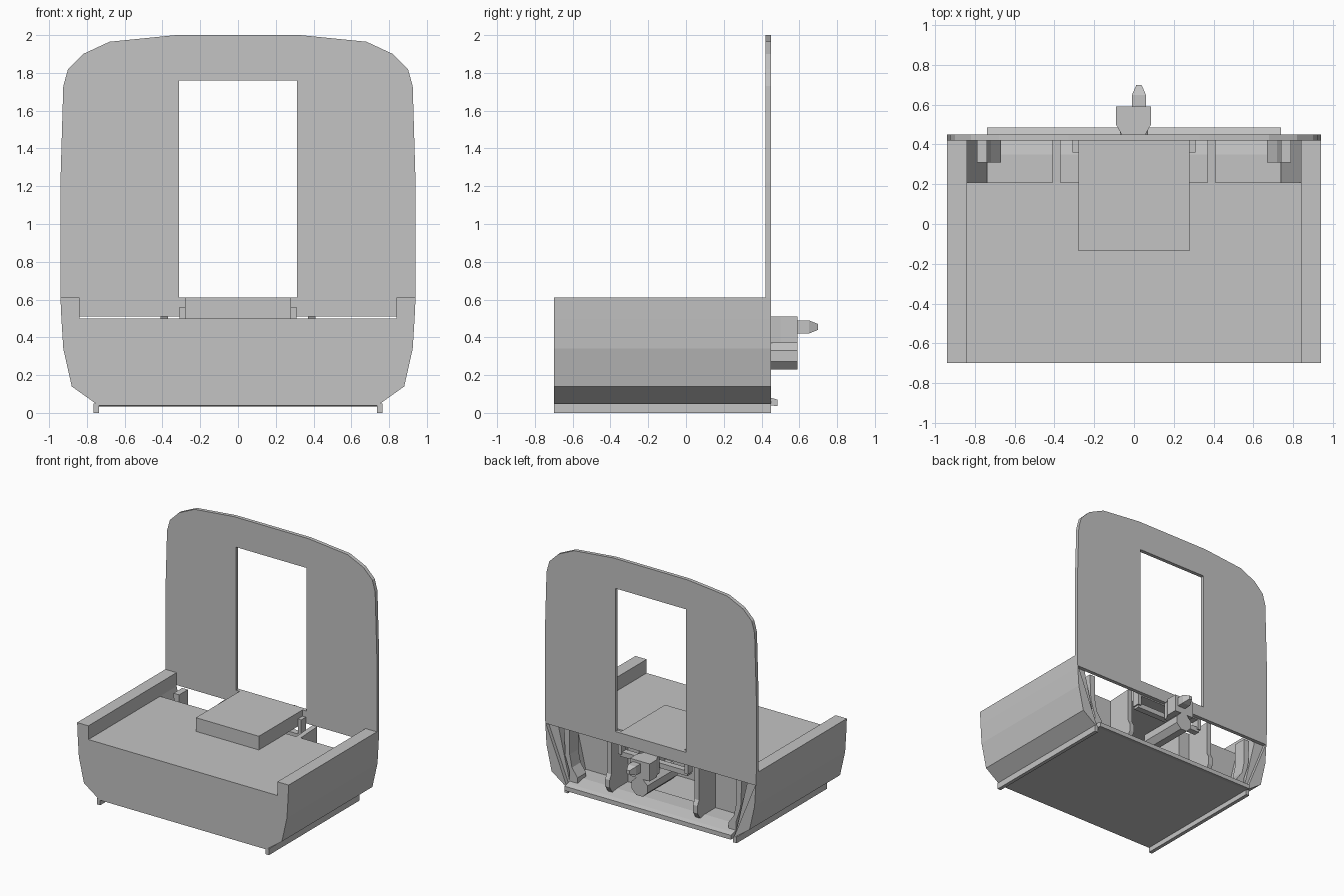
import bpy, bmesh, math

if "Cube" in bpy.data.objects:
    bpy.data.objects.remove(bpy.data.objects["Cube"])

grey = bpy.data.materials.new("light_grey")
grey.diffuse_color = (0.55, 0.55, 0.55, 1)
grey.use_nodes = True
grey.node_tree.nodes["Principled BSDF"].inputs["Base Color"].default_value = grey.diffuse_color


def finish(name, bm):
    bmesh.ops.recalc_face_normals(bm, faces=bm.faces)
    me = bpy.data.meshes.new(name)
    bm.to_mesh(me)
    bm.free()
    me.materials.append(grey)
    ob = bpy.data.objects.new(name, me)
    bpy.context.collection.objects.link(ob)
    return ob


def prism(name, pts, a, b, axis='y', mirror=False):
    """Extrude a profile from a to b: (x,z) along y, or (y,z) along x.
    Mirroring copies it across x = 0 and welds the seam."""
    bm = bmesh.new()
    put = (lambda p, t: (p[0], t, p[1])) if axis == 'y' else (lambda p, t: (t, p[0], p[1]))
    lo = [bm.verts.new(put(p, a)) for p in pts]
    hi = [bm.verts.new(put(p, b)) for p in pts]
    bm.faces.new(lo)
    bm.faces.new(hi[::-1])
    n = len(pts)
    for i in range(n):
        j = (i + 1) % n
        bm.faces.new((lo[i], lo[j], hi[j], hi[i]))
    if mirror:
        seam = [f for f in bm.faces if all(abs(v.co.x) < 1e-5 for v in f.verts)]
        bmesh.ops.delete(bm, geom=seam, context='FACES')
        dup = bmesh.ops.duplicate(bm, geom=bm.verts[:] + bm.edges[:] + bm.faces[:])
        for v in dup["geom"]:
            if isinstance(v, bmesh.types.BMVert):
                v.co.x *= -1
        bmesh.ops.remove_doubles(bm, verts=bm.verts[:], dist=1e-5)
    return finish(name, bm)


def box(name, x, y, z, mirror=False):
    return prism(name, [(x[0], z[0]), (x[1], z[0]), (x[1], z[1]), (x[0], z[1])],
                 y[0], y[1], mirror=mirror)


def loft(name, rings):
    """Join rectangular rings (y, x0, x1, z0, z1)."""
    bm = bmesh.new()
    loops = [[bm.verts.new(c) for c in ((x0, y, z0), (x1, y, z0), (x1, y, z1), (x0, y, z1))]
             for y, x0, x1, z0, z1 in rings]
    bm.faces.new(loops[0])
    bm.faces.new(loops[-1][::-1])
    for p, q in zip(loops, loops[1:]):
        for i in range(4):
            j = (i + 1) % 4
            bm.faces.new((p[i], p[j], q[j], q[i]))
    return finish(name, bm)


# outer side curve, floor to rail top
side = [(.74, .04), (.88, .14), (.925, .34), (.935, .5), (.94, .61)]

# main body with deck and raised side rails
body = prism("body", [(0, .04)] + side + [(.84, .61), (.84, .5), (0, .5)], -.70, .21, mirror=True)

# recess under the raised hatch, cut into the body
cutter = box("recess_cutter", (-.27, .27), (-.12, .4), (.08, .7))
cutter.hide_render = True
mod = body.modifiers.new("recess", 'BOOLEAN')
mod.operation = 'DIFFERENCE'
mod.solver = 'EXACT'
mod.object = cutter
bpy.context.view_layer.objects.active = body
bpy.ops.object.modifier_apply(modifier=mod.name)
bpy.data.objects.remove(cutter, do_unlink=True)

# side walls beside the open end bay
prism("bay_side_wall", side + [(.84, .61), (.84, .5), (.74, .08)], .21, .42, mirror=True)

# bay floor with a projecting lip
prism("bay_floor", [(.21, .04), (.45, .04), (.485, .035), (.485, .07), (.45, .08), (.35, .1), (.21, .1)],
      -.74, .74, axis='x')

# end wall with doorway and an open trapezoid beneath
prism("end_wall", [(0, .51), (.93, .51)] + side +
      [(.94, 1.22), (.925, 1.73), (.90, 1.82), (.82, 1.90), (.68, 1.965), (.33, 2.0),
       (0, 2.0), (0, 1.76), (.313, 1.76), (.313, .61), (0, .61)], .42, .45, mirror=True)

# raised hatch on the deck
box("hatch", (-.28, .28), (-.135, .42), (.5, .61))

# runners under the floor
box("runner", (.735, .765), (-.70, .45), (0, .05), mirror=True)

# bay ribs, curved brackets and small stops
prism("bay_rib", [(.21, .08), (.40, .08), (.44, .14), (.44, .2), (.42, .24), (.42, .51), (.21, .5)],
      .37, .41, axis='x', mirror=True)
prism("curved_bracket", [(.74, .5), (.79, .5), (.78, .28), (.74, .16), (.74, .08), (.67, .08),
                         (.67, .13), (.72, .2), (.74, .3)], .31, .42, mirror=True)
box("hatch_stop", (.28, .31), (.36, .42), (.42, .56), mirror=True)

# coupler: octagonal draw bar, head and tapered pin
prism("draw_bar", [(.07 * math.cos(math.pi / 8 + k * math.pi / 4) / math.cos(math.pi / 8),
                    .30 + .07 * math.sin(math.pi / 8 + k * math.pi / 4) / math.cos(math.pi / 8))
                   for k in range(8)], .21, .59)
loft("coupler_head", [(.43, -.065, .06, .37, .51), (.455, -.065, .06, .37, .51),
                      (.50, -.09, .085, .37, .51), (.59, -.09, .085, .37, .51)])
loft("coupler_pin", [(.58, -.01, .06, .42, .49), (.65, -.01, .06, .42, .49),
                     (.70, .012, .038, .44, .47)])
box("coupler_beam", (-.30, .30), (.36, .41), (.40, .44))
